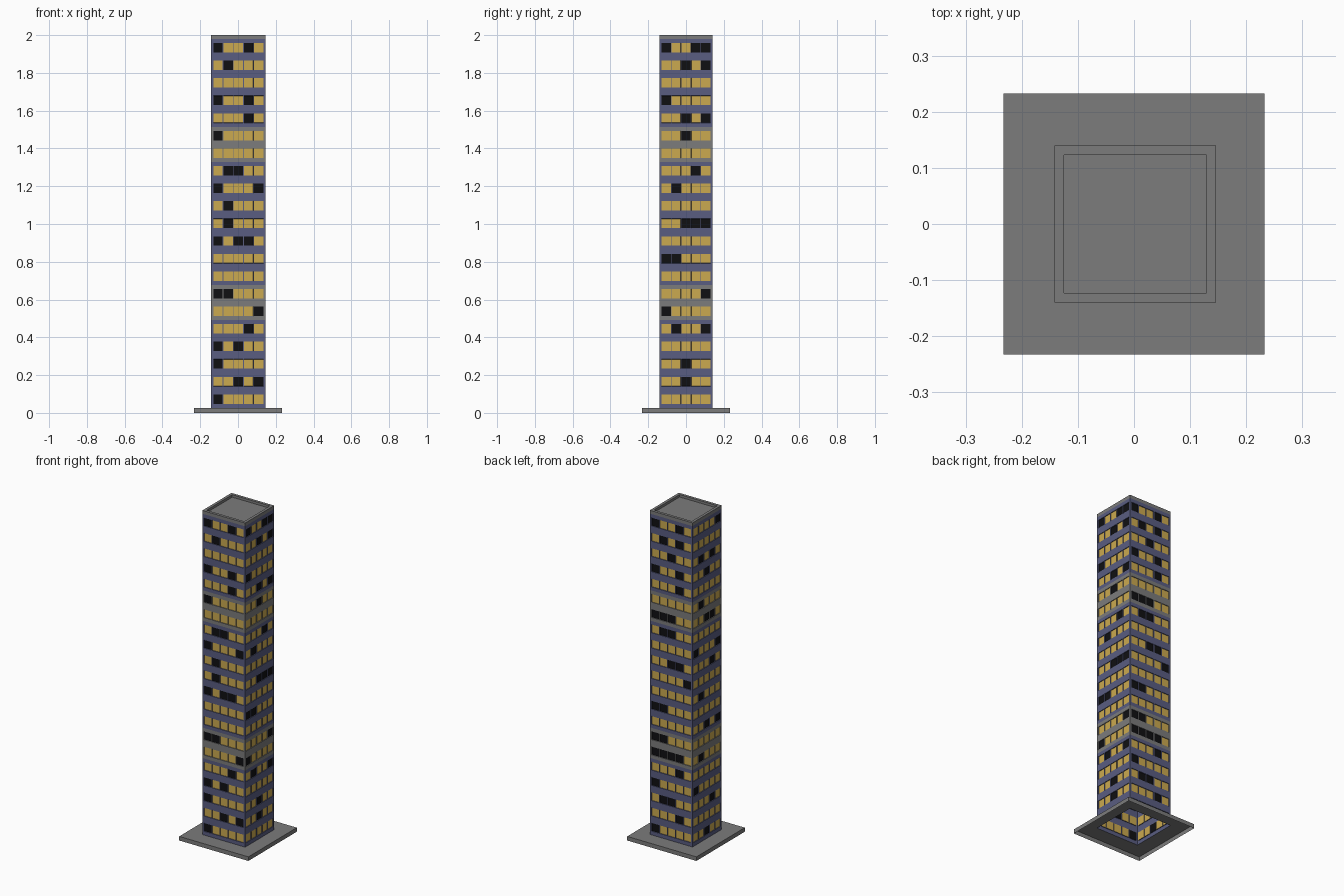
import bpy, bmesh
from mathutils import Vector

if "Cube" in bpy.data.objects:
    bpy.data.objects.remove(bpy.data.objects["Cube"])

CX, HX, HY = 0.002, 0.144, 0.14      # tower centre and half sizes
Z0, Z1 = 0.025, 1.98                 # wall bottom, parapet bottom
ROWS, COLS = 21, 5


def mat(name, rgb):
    m = bpy.data.materials.new(name)
    m.diffuse_color = (*rgb, 1)
    m.use_nodes = True
    m.node_tree.nodes["Principled BSDF"].inputs["Base Color"].default_value = m.diffuse_color
    return m


MATS = [mat("wall_blue", (0.10, 0.11, 0.22)), mat("grey", (0.2, 0.2, 0.2)),
        mat("lit_window", (0.60, 0.40, 0.08)), mat("dark_window", (0.005, 0.005, 0.006))]
BLUE, GREY, LIT, DARK = range(4)


def finish(bm, name):
    me = bpy.data.meshes.new(name)
    bm.to_mesh(me)
    bm.free()
    for m in MATS:
        me.materials.append(m)
    ob = bpy.data.objects.new(name, me)
    bpy.context.collection.objects.link(ob)


# dark windows per floor, bottom to top, columns left to right seen from outside
FRONT = "0 24 0 02 3 4 01 - - 023 1 1 04 12 - 0 3 03 - 1 03".split()
RIGHT = "- 2 2 - 14 0 4 - 01 - 234 - 1 3 - 2 24 0 - 24 034".split()
BACK = "0 3 12 0 3 0123 01 - 01 - 4 23 - 12 012 - 3 03 2 13 03".split()
LEFT = "2 - 3 0 - 1 - 24 - 1 - 3 04 - 23 1 - 2 13 - 4".split()


def wall(name, origin, u, half, dark):
    """Wall gridded around its windows; windows are then recessed."""
    w, pitch = 0.05, 0.054 * half / HX
    us, zs = [-half], [Z0]
    for c in range(COLS):
        us += [(c - 2) * pitch - w / 2, (c - 2) * pitch + w / 2]
    for r in range(ROWS):
        z = 0.073 + 0.093 * r
        zs += [z - 0.025, z + 0.025]
        if r in (4, 6, 13, 15):      # edges of the grey bands
            zs.append(z + 0.0465)
    us.append(half)
    zs.append(Z1)
    bm = bmesh.new()
    grid = [[bm.verts.new(origin + u * a + Vector((0, 0, z))) for a in us] for z in zs]
    windows = []
    for j in range(len(zs) - 1):
        zc = (zs[j] + zs[j + 1]) / 2
        row = round((zc - 0.073) / 0.093)
        glazed = abs(zc - 0.073 - 0.093 * row) < 0.005
        band = 0.49 < zc < 0.677 or 1.327 < zc < 1.514
        for i in range(len(us) - 1):
            f = bm.faces.new((grid[j][i], grid[j][i + 1], grid[j + 1][i + 1], grid[j + 1][i]))
            f.material_index = GREY if band else BLUE
            if glazed and i % 2:
                windows.append((f, DARK if str(i // 2) in dark[row] else LIT))
    bm.normal_update()
    faces = [f for f, _ in windows]
    bmesh.ops.inset_individual(bm, faces=faces, thickness=0.0005, depth=-0.004)
    for f, m in windows:
        f.material_index = m
    finish(bm, name)


wall("front_wall", Vector((CX, -HY, 0)), Vector((1, 0, 0)), HX, FRONT)
wall("right_wall", Vector((CX + HX, 0, 0)), Vector((0, 1, 0)), HY, RIGHT)
wall("back_wall", Vector((CX, HY, 0)), Vector((-1, 0, 0)), HX, BACK)
wall("left_wall", Vector((CX - HX, 0, 0)), Vector((0, -1, 0)), HY, LEFT)


def rings(name, loops, cap):
    """Stack of rectangles (cx, hx, hy, z) bridged in order."""
    bm = bmesh.new()
    vs = [[bm.verts.new((cx + sx * hx, sy * hy, z))
           for sx, sy in ((-1, -1), (1, -1), (1, 1), (-1, 1))] for cx, hx, hy, z in loops]
    for a, b in zip(vs, vs[1:]):
        for i in range(4):
            k = (i + 1) % 4
            bm.faces.new((a[i], a[k], b[k], b[i]))
    if cap:
        bm.faces.new(vs[-1])
    for f in bm.faces:
        f.material_index = GREY
    finish(bm, name)


# parapet with sunken roof
rings("roof_parapet", [(CX, HX, HY, Z1), (CX, HX, HY, 2.0), (CX, HX - 0.017, HY - 0.017, 2.0),
                       (CX, HX - 0.017, HY - 0.017, 1.985)], True)
# hollow plinth, open below and around the tower
rings("base_plate", [(0, 0.233, 0.233, 0), (0, 0.233, 0.233, Z0), (CX, HX, HY, Z0)], False)
